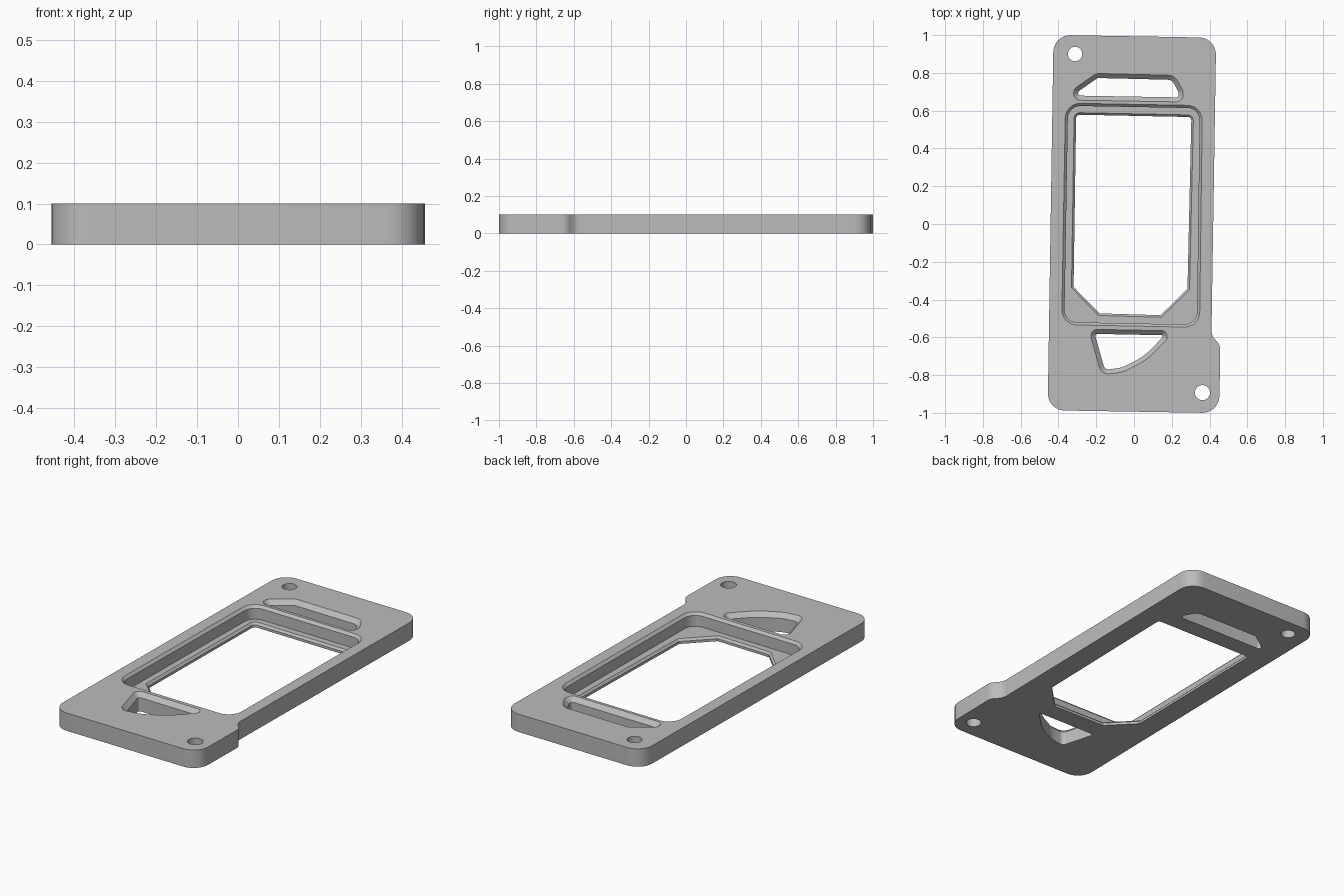
import bpy, bmesh, math
from mathutils import Vector

cube = bpy.data.objects.get("Cube")
if cube:
    bpy.data.objects.remove(cube, do_unlink=True)

grey = bpy.data.materials.new("mid_grey")
grey.use_nodes = True
colour = (0.5, 0.5, 0.5, 1)
grey.diffuse_color = colour
grey.node_tree.nodes["Principled BSDF"].inputs["Base Color"].default_value = colour

THICK = 0.1
FLOOR = 0.025


def rounded(corners, steps=8):
    """Counter-clockwise outline from (x, y, radius) corners."""
    out = []
    for i, (x, y, r) in enumerate(corners):
        p = Vector((x, y))
        if r == 0:
            out.append(p)
            continue
        a = (Vector(corners[i - 1][:2]) - p).normalized()
        b = (Vector(corners[(i + 1) % len(corners)][:2]) - p).normalized()
        half = a.angle(b) / 2
        centre = p + (a + b).normalized() * r / math.sin(half)
        start = p + a * r / math.tan(half) - centre
        end = p + b * r / math.tan(half) - centre
        turn = math.atan2(start.x * end.y - start.y * end.x, start.dot(end))
        for k in range(steps + 1):
            t = turn * k / steps
            c, s = math.cos(t), math.sin(t)
            out.append(centre + Vector((start.x * c - start.y * s,
                                        start.x * s + start.y * c)))
    return out


def circle(x, y, r, n=32):
    return [Vector((x + r * math.cos(k * math.tau / n),
                    y + r * math.sin(k * math.tau / n))) for k in range(n)]


def inset(pts, d):
    """Mitred inward offset of an outline."""
    out = []
    for i, p in enumerate(pts):
        e1 = (p - pts[i - 1]).normalized()
        e2 = (pts[(i + 1) % len(pts)] - p).normalized()
        n1, n2 = Vector((-e1.y, e1.x)), Vector((-e2.y, e2.x))
        out.append(p + (n1 + n2) * d / (1 + n1.dot(n2)))
    return out


def loft(name, pts, levels):
    """Solid through (z, inset) levels from bottom to top."""
    bm = bmesh.new()
    rings = [[bm.verts.new((p.x, p.y, z)) for p in inset(pts, d)] for z, d in levels]
    bm.faces.new(rings[0][::-1])
    bm.faces.new(rings[-1])
    for low, high in zip(rings, rings[1:]):
        for i in range(len(pts)):
            j = (i + 1) % len(pts)
            bm.faces.new((low[i], low[j], high[j], high[i]))
    mesh = bpy.data.meshes.new(name)
    bm.to_mesh(mesh)
    bm.free()
    obj = bpy.data.objects.new(name, mesh)
    bpy.context.collection.objects.link(obj)
    mesh.materials.append(grey)
    return obj


def chamfered(bottom, top, c):
    """Levels for a cutter whose rim at height top has a 45 degree chamfer."""
    return [(bottom, c), (top - c, c), (top + 0.01, -0.01)]


# Main plate with a stepped right side
plate = loft("face_plate", rounded([
    (-0.426, 1.001, 0.09), (-0.457, -0.986, 0.09), (0.451, -1.001, 0.09),
    (0.457, -0.642, 0.06), (0.41, -0.59, 0.07), (0.435, 0.986, 0.09)]),
    [(0, 0), (THICK, 0)])

# Recessed pocket and the clipped-corner window through its floor
pocket = rounded([(-0.363, 0.64, 0.08), (-0.383, -0.533, 0.08),
                  (0.347, -0.547, 0.08), (0.362, 0.627, 0.08)])
window = rounded([(-0.317, 0.59, 0.03), (-0.331, -0.338, 0), (-0.188, -0.484, 0),
                  (0.146, -0.494, 0), (0.294, -0.347, 0), (0.315, 0.577, 0.03)])

# Upper slot and lower curved opening
slot = rounded([(0.255, 0.646, 0.035), (0.262, 0.7, 0.05), (0.215, 0.787, 0.06),
                (-0.2, 0.797, 0.05), (-0.318, 0.715, 0.035), (-0.322, 0.656, 0.035)])
opening = rounded([(-0.24, -0.557, 0.035), (-0.172, -0.798, 0.05),
                   (-0.06, -0.785, 0.2), (0.065, -0.722, 0.35),
                   (0.18, -0.605, 0.03), (0.166, -0.565, 0.026)])

through = [(-0.02, 0), (THICK + 0.02, 0)]
cutters = [
    loft("pocket_cutter", pocket, chamfered(FLOOR, THICK, 0.014)),
    loft("window_cutter", window, chamfered(-0.02, FLOOR, 0.011)),
    loft("slot_cutter", slot, chamfered(-0.02, THICK, 0.024)),
    loft("opening_cutter", opening, chamfered(-0.02, THICK, 0.024)),
    loft("upper_hole_cutter", circle(-0.312, 0.9, 0.038), through),
    loft("lower_hole_cutter", circle(0.362, -0.893, 0.04), through),
]

# Cut every opening, then discard the cutters
bpy.context.view_layer.objects.active = plate
for cutter in cutters:
    cutter.hide_render = True
    mod = plate.modifiers.new(cutter.name, "BOOLEAN")
    mod.operation = "DIFFERENCE"
    mod.solver = "EXACT"
    mod.object = cutter
    bpy.ops.object.modifier_apply(modifier=mod.name)
    bpy.data.objects.remove(cutter, do_unlink=True)

bpy.ops.object.select_all(action="DESELECT")
plate.select_set(True)
bpy.ops.object.shade_smooth_by_angle(angle=math.radians(30))
